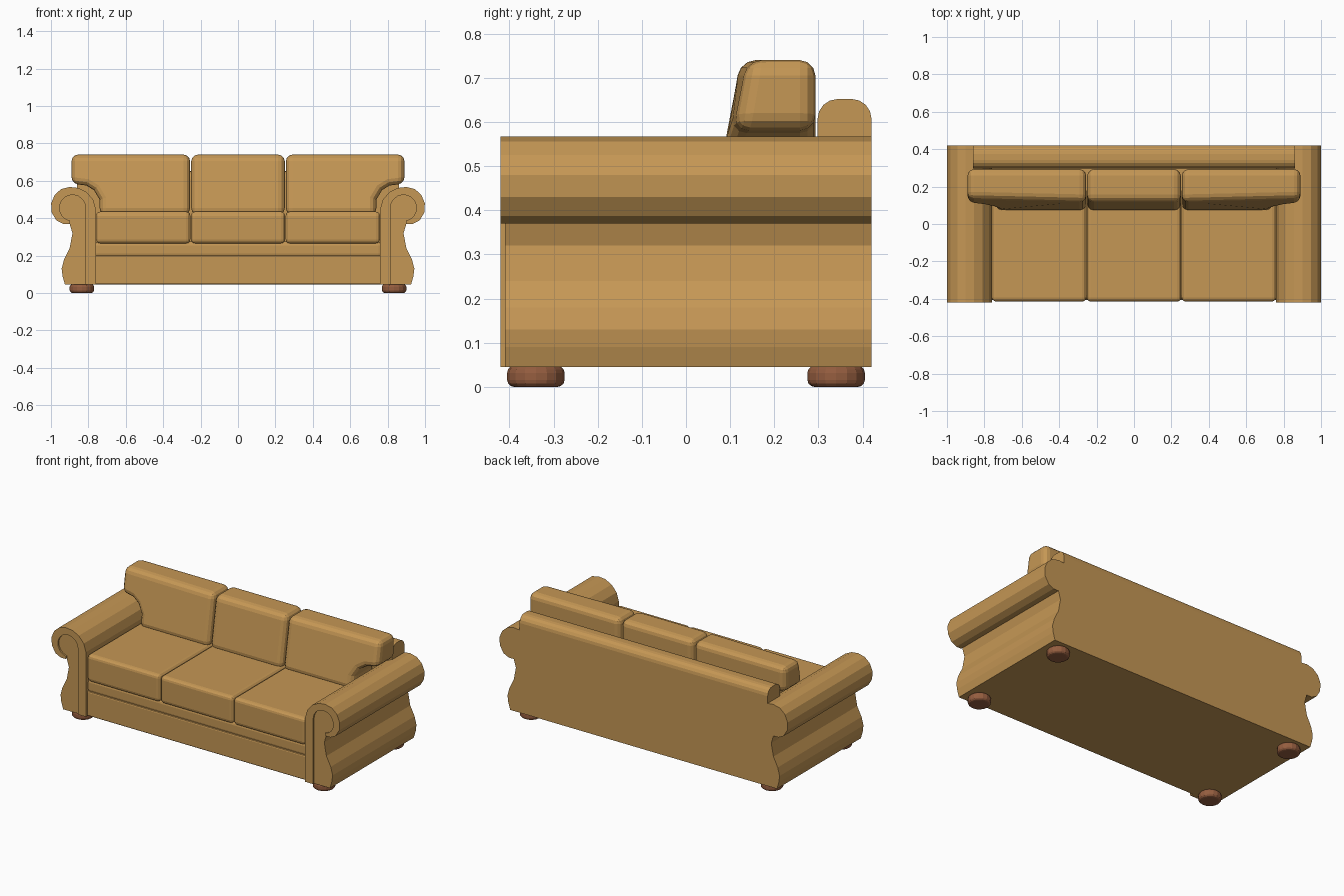
import bpy, bmesh
from math import sin, cos, radians

if "Cube" in bpy.data.objects:
    bpy.data.objects.remove(bpy.data.objects["Cube"])


def material(name, color):
    m = bpy.data.materials.new(name)
    m.diffuse_color = color
    m.use_nodes = True
    m.node_tree.nodes["Principled BSDF"].inputs["Base Color"].default_value = m.diffuse_color
    return m


FABRIC = material("tan_fabric", (0.56, 0.31, 0.09, 1))
WOOD = material("brown_wood", (0.30, 0.11, 0.05, 1))


def finish(name, bm, mat, bevel=0, segments=3, mirror=(False, False)):
    bmesh.ops.recalc_face_normals(bm, faces=bm.faces)
    mesh = bpy.data.meshes.new(name)
    bm.to_mesh(mesh)
    bm.free()
    ob = bpy.data.objects.new(name, mesh)
    bpy.context.collection.objects.link(ob)
    mesh.materials.append(mat)
    if bevel:
        b = ob.modifiers.new("bevel", 'BEVEL')
        b.width, b.segments, b.limit_method = bevel, segments, 'ANGLE'
        b.angle_limit = radians(50)
    if any(mirror):
        m = ob.modifiers.new("mirror", 'MIRROR')
        m.use_axis = (mirror[0], mirror[1], False)
    return ob


def prism(points, lo, hi, axis='y'):
    """Extrude a profile: (x, z) along y, or (y, z) along x."""
    bm = bmesh.new()
    place = (lambda a, b, t: (a, t, b)) if axis == 'y' else (lambda a, b, t: (t, a, b))
    ends = [[bm.verts.new(place(a, b, t)) for a, b in points] for t in (lo, hi)]
    bm.faces.new(ends[0])
    bm.faces.new(ends[1])
    n = len(points)
    for i in range(n):
        j = (i + 1) % n
        bm.faces.new((ends[0][i], ends[0][j], ends[1][j], ends[1][i]))
    return bm


def box(x0, x1, y0, y1, z0, z1):
    return prism([(x0, z0), (x1, z0), (x1, z1), (x0, z1)], y0, y1)


def arc(cx, cz, r, a0, a1, n):
    return [(cx + r * cos(radians(a0 + (a1 - a0) * i / n)),
             cz + r * sin(radians(a0 + (a1 - a0) * i / n))) for i in range(n + 1)]


# Rolled arms
roll = [(0.76, 0.045), (0.76, 0.45), (0.775, 0.50), (0.81, 0.54), (0.855, 0.562),
        (0.90, 0.567), (0.945, 0.556), (0.98, 0.525), (0.999, 0.48), (0.996, 0.43),
        (0.97, 0.387), (0.935, 0.37), (0.90, 0.37)]
flare = [(0.885, 0.32), (0.90, 0.24), (0.93, 0.18), (0.943, 0.13), (0.938, 0.09), (0.925, 0.045)]
finish("arm", prism(roll + flare, -0.41, 0.42), FABRIC, mirror=(True, False))

# Raised scroll band on the arm fronts
scroll = roll + arc(0.885, 0.455, 0.07, -80, 180, 12) + [(0.815, 0.045)]
finish("arm_front_band", prism(scroll, -0.42, -0.405), FABRIC, mirror=(True, False))

# Base, deck and back frame
finish("base", box(-0.78, 0.78, -0.405, 0.41, 0.045, 0.20), FABRIC, 0.008, 2)
finish("deck", box(-0.77, 0.77, -0.40, 0.35, 0.19, 0.275), FABRIC, 0.02)
back = [(0.298, 0.045)] + arc(0.343, 0.607, 0.045, 180, 90, 4) \
    + arc(0.375, 0.607, 0.045, 90, 0, 4) + [(0.42, 0.045)]
finish("back_frame", prism(back, -0.86, 0.86, 'x'), FABRIC)

# Seat cushions
for i in range(3):
    x = (i - 1) * 0.507
    finish(f"seat_cushion_{i + 1}", box(x - 0.252, x + 0.252, -0.415, 0.20, 0.265, 0.435), FABRIC, 0.022)


# Back cushions with a leaning front
def lean(bm):
    for v in bm.verts:
        if v.co.y < 0.2:
            v.co.y = 0.07 + (v.co.z - 0.43) * 0.17 + max(0, abs(v.co.x) - 0.74) * 0.1
    return bm


finish("middle_back_cushion", lean(box(-0.25, 0.25, 0.07, 0.293, 0.42, 0.74)), FABRIC, 0.035)
side = [(0.256, 0.42), (0.74, 0.42), (0.74, 0.50), (0.77, 0.55), (0.81, 0.575),
        (0.89, 0.585), (0.89, 0.74), (0.256, 0.74)]
finish("side_back_cushion", lean(prism(side, 0.07, 0.293)), FABRIC, 0.035, mirror=(True, False))

# Bun feet
bm = bmesh.new()
bmesh.ops.create_cone(bm, cap_ends=True, segments=16, radius1=0.065, radius2=0.065, depth=0.048)
bmesh.ops.translate(bm, verts=bm.verts, vec=(0.835, 0.34, 0.024))
finish("foot", bm, WOOD, 0.016, mirror=(True, True))
